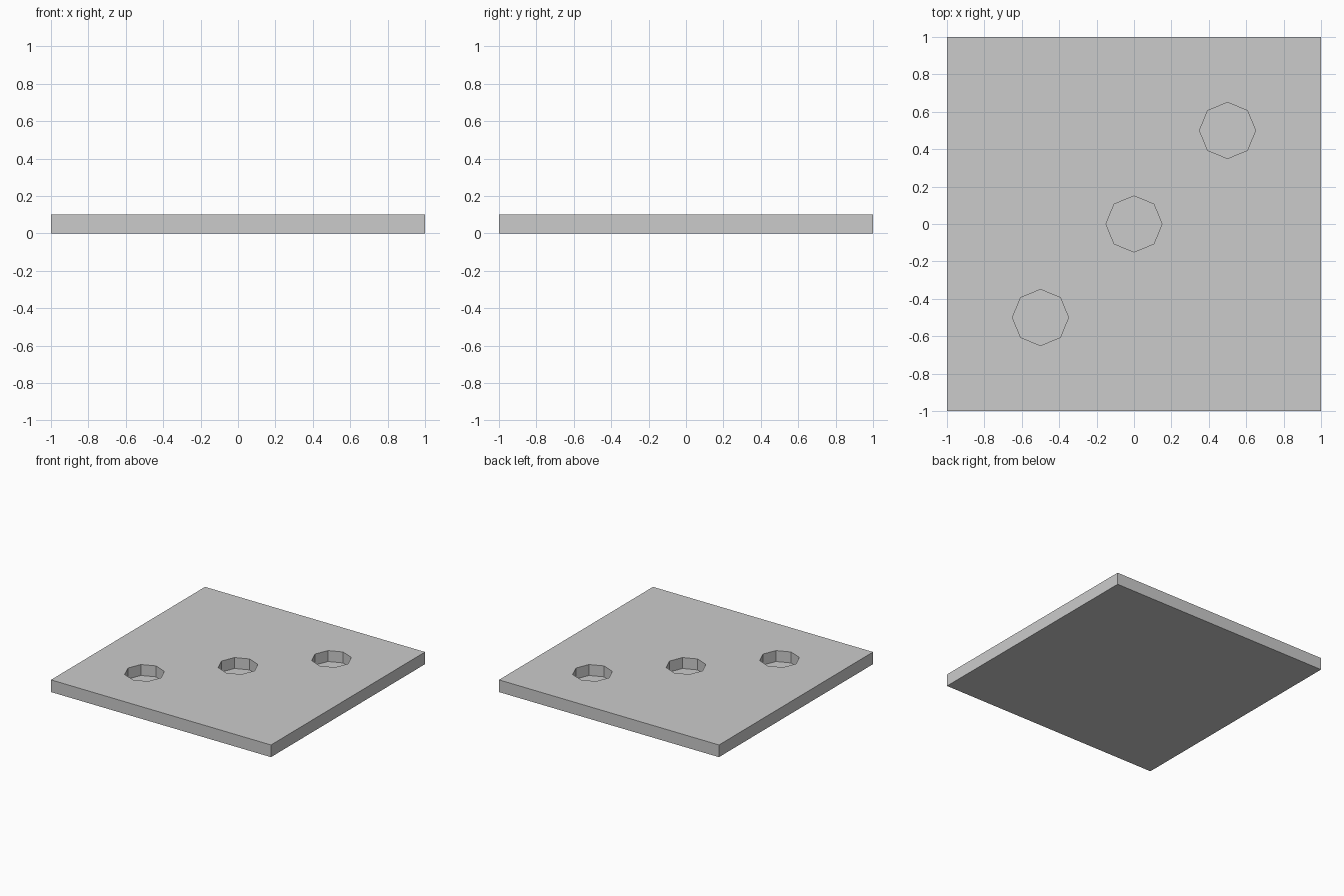
import bpy

if "Cube" in bpy.data.objects:
    bpy.data.objects.remove(bpy.data.objects["Cube"])

THICK = 0.1     # plate thickness
FLOOR = 0.01    # thin floor left under each pocket
RADIUS = 0.15   # pocket radius, corner to centre

# Square plate
bpy.ops.mesh.primitive_cube_add(size=1, location=(0, 0, THICK / 2))
plate = bpy.context.object
plate.name = "plate"
plate.scale = (2, 2, THICK)
bpy.ops.object.transform_apply(location=True, rotation=False, scale=True)


def cut_pocket(index, x, y):
    """Cut an eight-sided blind pocket with a corner pointing along +x."""
    bpy.ops.mesh.primitive_cylinder_add(
        vertices=8, radius=RADIUS, depth=0.3, location=(x, y, FLOOR + 0.15))
    cutter = bpy.context.object
    cutter.name = f"pocket_cutter_{index}"
    cutter.hide_render = True
    mod = plate.modifiers.new(f"pocket_{index}", 'BOOLEAN')
    mod.operation = 'DIFFERENCE'
    mod.solver = 'EXACT'
    mod.object = cutter
    bpy.context.view_layer.objects.active = plate
    bpy.ops.object.modifier_apply(modifier=mod.name)
    bpy.data.objects.remove(cutter, do_unlink=True)


# Three pockets along the diagonal
for i, p in enumerate((-0.5, 0.0, 0.5)):
    cut_pocket(i, p, p)
